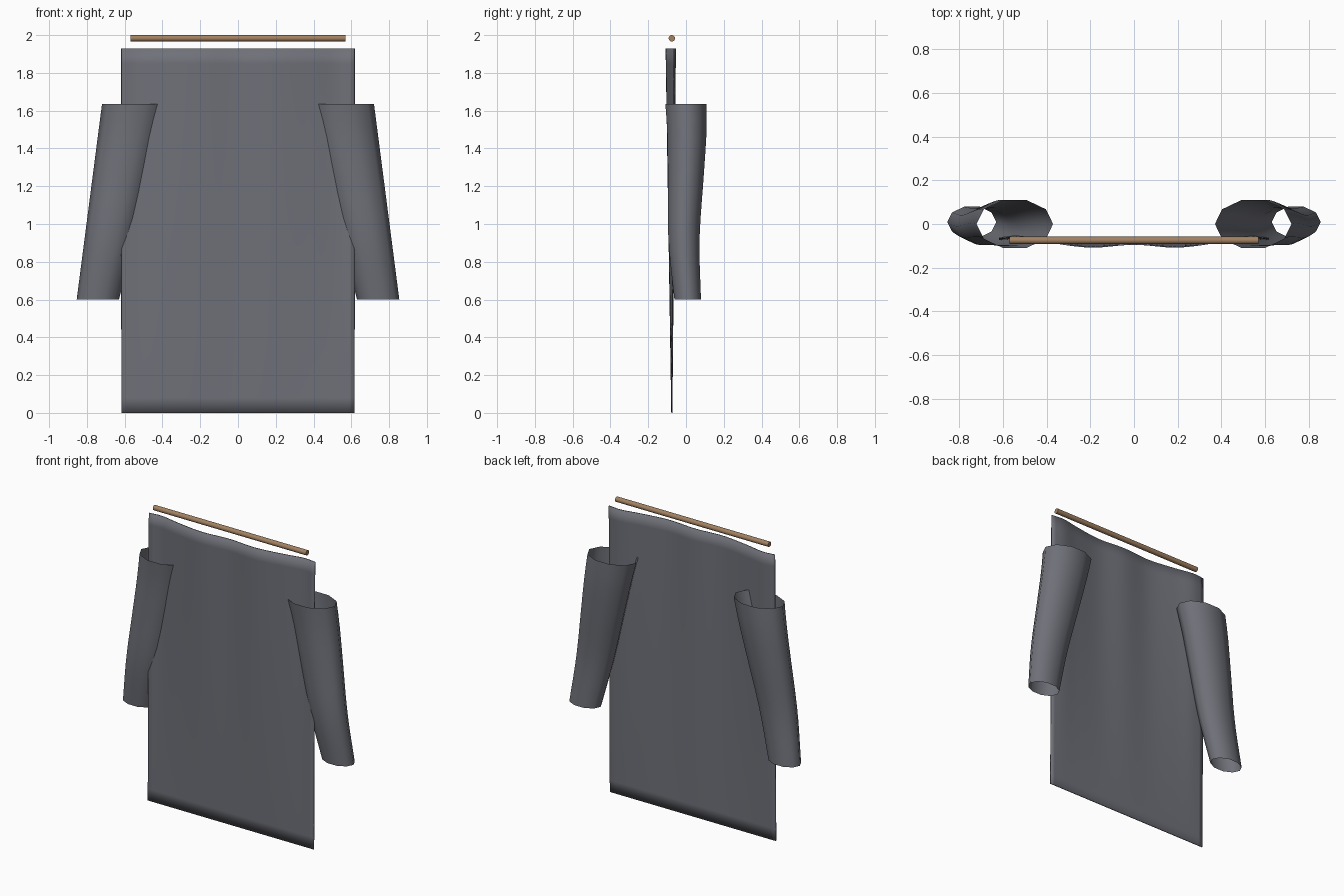
import bpy, math

if "Cube" in bpy.data.objects:
    bpy.data.objects.remove(bpy.data.objects["Cube"])

def material(name, rgb):
    m = bpy.data.materials.new(name)
    m.diffuse_color = (*rgb, 1)
    m.use_nodes = True
    m.node_tree.nodes["Principled BSDF"].inputs["Base Color"].default_value = m.diffuse_color
    return m

cloth = material("grey cloth", (0.16, 0.165, 0.19))
wood = material("brown wood", (0.36, 0.22, 0.12))

def smooth_interp(pts, t):
    """Catmull-Rom style interpolation through (t, value) points."""
    for i in range(len(pts) - 1):
        (a, u), (b, v) = pts[i], pts[i + 1]
        if t <= b or i == len(pts) - 2:
            p = pts[max(i - 1, 0)]
            n = pts[min(i + 2, len(pts) - 1)]
            h = b - a
            s = min(max((t - a) / h, 0), 1)
            m0 = (v - p[1]) / (b - p[0]) * h
            m1 = (n[1] - u) / (n[0] - a) * h
            if i == 0:
                m0 = 0
            return ((2*s**3 - 3*s**2 + 1) * u + (s**3 - 2*s**2 + s) * m0
                    + (3*s**2 - 2*s**3) * v + (s**3 - s**2) * m1)

def surface(name, rows, cols, point, closed):
    """Grid of points; columns wrap round when closed."""
    verts = [point(r, c) for r in range(rows) for c in range(cols)]
    faces = []
    for r in range(rows - 1):
        for c in range(cols if closed else cols - 1):
            d = (c + 1) % cols
            faces.append((r*cols + c, r*cols + d, (r+1)*cols + d, (r+1)*cols + c))
    me = bpy.data.meshes.new(name)
    me.from_pydata(verts, [], faces)
    me.materials.append(cloth)
    me.shade_smooth()
    ob = bpy.data.objects.new(name, me)
    bpy.context.collection.objects.link(ob)
    return ob

# hanging cloth panel: straight at the hem, rippled towards the top
RIPPLE = [(0, -0.092), (0.2, -0.105), (0.4, -0.08), (0.53, -0.056), (0.618, -0.064)]
ROWS, COLS = 25, 41

def panel_point(r, c):
    z = 1.93 * r / (ROWS - 1)
    x = -0.618 + 1.236 * c / (COLS - 1)
    y = -0.075 + (smooth_interp(RIPPLE, abs(x)) + 0.075) * z / 1.93
    return x, y, z

panel = surface("cloth_panel", ROWS, COLS, panel_point, False)
sol = panel.modifiers.new("thickness", 'SOLIDIFY')
sol.thickness = 0.006
sol.offset = 0

# open tapered sleeves with a slight front-to-back sway
SWAY = [(0, 0), (0.13, 0.005), (0.42, -0.003), (0.6, -0.01), (0.75, -0.009), (1, 0.009)]
for side, label in ((-1, "left"), (1, "right")):
    def sleeve_point(r, c):
        t = r / 12
        a = 2 * math.pi * c / 10 * side
        x = 0.545 + 0.197 * t + (0.175 - 0.063 * t) * math.cos(a)
        y = smooth_interp(SWAY, t) + (0.115 - 0.041 * t) * math.sin(a)
        return side * x, y, 1.635 - 1.035 * t
    sleeve = surface(label + "_sleeve", 13, 10, sleeve_point, True)
    sleeve.data.flip_normals()

# hanging rod
bpy.ops.mesh.primitive_cylinder_add(vertices=16, radius=0.017, depth=1.14,
                                    location=(0, -0.075, 1.983),
                                    rotation=(0, math.pi / 2, 0))
rod = bpy.context.object
rod.name = "hanging_rod"
rod.data.materials.append(wood)
bpy.ops.object.shade_smooth_by_angle()
